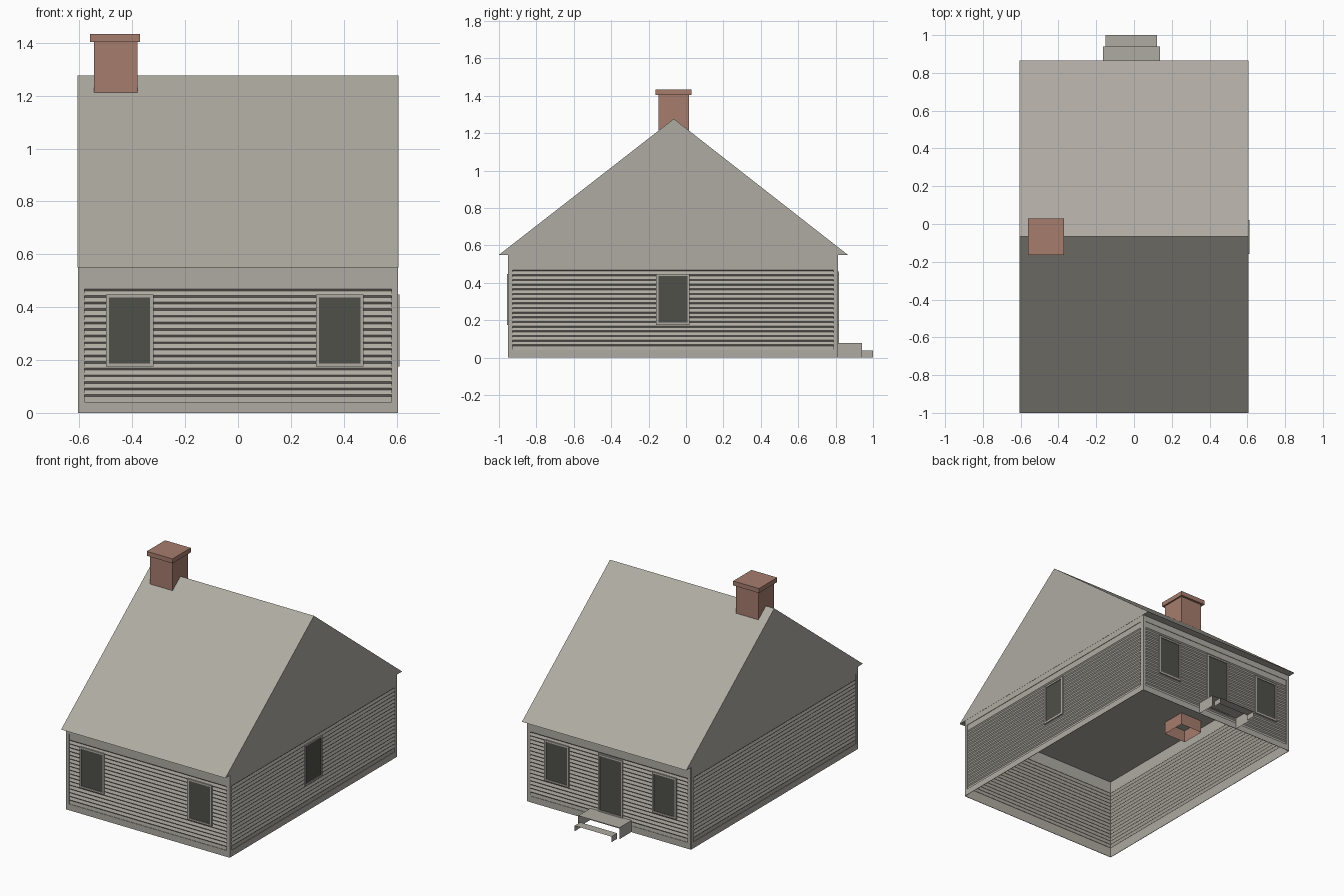
import bpy, bmesh, math
from mathutils import Matrix, Vector

cube = bpy.data.objects.get("Cube")
if cube:
    bpy.data.objects.remove(cube, do_unlink=True)


def material(name, rgb):
    m = bpy.data.materials.new(name)
    m.use_nodes = True
    m.diffuse_color = (*rgb, 1)
    m.node_tree.nodes["Principled BSDF"].inputs["Base Color"].default_value = (*rgb, 1)
    return m


GREY = material("weathered grey", (0.43, 0.41, 0.365))
DARK = material("dark opening", (0.08, 0.08, 0.068))
BRICK = material("brick red", (0.38, 0.205, 0.155))


def finish(bm, name, mat, matrix=Matrix()):
    mesh = bpy.data.meshes.new(name)
    bm.to_mesh(mesh)
    bm.free()
    mesh.materials.append(mat)
    obj = bpy.data.objects.new(name, mesh)
    obj.matrix_world = matrix
    bpy.context.collection.objects.link(obj)
    return obj


def add_box(bm, lo, hi, skip=()):
    """Box between two corners, leaving out faces whose normal is in skip."""
    lo, hi = Vector(lo), Vector(hi)
    size = hi - lo
    m = Matrix.Translation((lo + hi) / 2) @ Matrix.Diagonal((*size, 1))
    verts = bmesh.ops.create_cube(bm, size=1, matrix=m)["verts"]
    faces = {f for v in verts for f in v.link_faces}
    for f in faces:
        f.normal_update()
    gone = [f for f in faces if any(f.normal.dot(Vector(s)) > 0.9 for s in skip)]
    bmesh.ops.delete(bm, geom=gone, context="FACES")


def add_ring(bm, u0, u1, z0, z1, side, bottom, top, out, back=0.0):
    """Rectangular border of four flat boards on a wall."""
    for a, b, c, d in ((u0, u0 + side, z0, z1), (u1 - side, u1, z0, z1),
                       (u0 + side, u1 - side, z0, z0 + bottom),
                       (u0 + side, u1 - side, z1 - top, z1)):
        add_box(bm, (a, -out, c), (b, back, d))


EAVE = 0.55
HALF_X, Y0, Y1 = 0.603, -0.95, 0.81
MID_Y = (Y0 + Y1) / 2
PITCH, LAP, DEPTH = 0.025, 0.007, 0.007


def siding(name, half, matrix):
    """Sheet of clapboards; each lower lip leans out over the board below."""
    profile = [(0, 0)]
    for i in range(17):
        z = 0.062 + i * PITCH
        profile += [(DEPTH, z), (0, z + LAP)]
    profile.append((0, EAVE))
    bm = bmesh.new()
    rows = [[bm.verts.new((u, d, z)) for u in (-half, half)] for d, z in profile]
    for a, b in zip(rows, rows[1:]):
        bm.faces.new((a[0], a[1], b[1], b[0]))
    finish(bm, name + "_siding", GREY, matrix)


def opening(name, u, z0, z1, matrix, half=0.09, frame=0.012):
    bm = bmesh.new()
    add_ring(bm, u - half, u + half, z0, z1, frame, frame, frame, 0.008)
    finish(bm, name + "_frame", GREY, matrix)
    bm = bmesh.new()
    add_box(bm, (u - half + frame, -0.003, z0 + frame), (u + half - frame, 0, z1 - frame))
    finish(bm, name + "_pane", DARK, matrix)


# Walls: centre, turn, half length, window positions along the wall
walls = {
    "front": ((0, Y0), 0, HALF_X, (-0.41, 0.385)),
    "back": ((0, Y1), math.pi, HALF_X, (-0.385, 0.41)),
    "right": ((HALF_X, MID_Y), math.pi / 2, (Y1 - Y0) / 2, (0,)),
    "left": ((-HALF_X, MID_Y), -math.pi / 2, (Y1 - Y0) / 2, ()),
}
for name, (pos, turn, half, windows) in walls.items():
    m = Matrix.Translation((*pos, 0)) @ Matrix.Rotation(turn, 4, "Z")
    siding(name + "_wall", half, m)
    bm = bmesh.new()
    add_ring(bm, -half, half, 0, EAVE, 0.022, 0.042, 0.04, 0.003)
    finish(bm, name + "_wall_trim", GREY, m)
    for i, u in enumerate(windows):
        opening(f"{name}_window_{i + 1}", u, 0.175, 0.448, m)
    if name == "back":
        opening("back_door", 0.013, 0.075, 0.46, m)

# Roof: closed triangular prism
bm = bmesh.new()
ends = [[bm.verts.new((x, y, z)) for y, z in ((-1, EAVE), (0.865, EAVE), (-0.065, 1.277))]
        for x in (-0.607, 0.607)]
bm.faces.new(ends[0])
bm.faces.new(ends[1])
for i in range(3):
    j = (i + 1) % 3
    bm.faces.new((ends[0][i], ends[0][j], ends[1][j], ends[1][i]))
bmesh.ops.recalc_face_normals(bm, faces=bm.faces)
finish(bm, "roof", GREY)

# Chimney: open-bottomed stack reaching below the ceiling, with a cap
bm = bmesh.new()
add_box(bm, (-0.545, -0.148, 0.467), (-0.38, 0.015, 1.405), skip=[(0, 0, -1), (0, 0, 1)])
finish(bm, "chimney_stack", BRICK)
bm = bmesh.new()
add_box(bm, (-0.56, -0.163, 1.403), (-0.37, 0.03, 1.433))
finish(bm, "chimney_cap", BRICK)

# Back steps: treads on side panels, open underneath
for name, x0, x1, y0, y1, z in (("upper_step", -0.165, 0.138, Y1, 0.94, 0.077),
                                ("lower_step", -0.15, 0.123, 0.94, 1, 0.037)):
    bm = bmesh.new()
    add_box(bm, (x0, y0, 0), (x1, y1, z), skip=[(0, 0, -1), (0, 1, 0), (0, -1, 0)])
    finish(bm, name, GREY)
